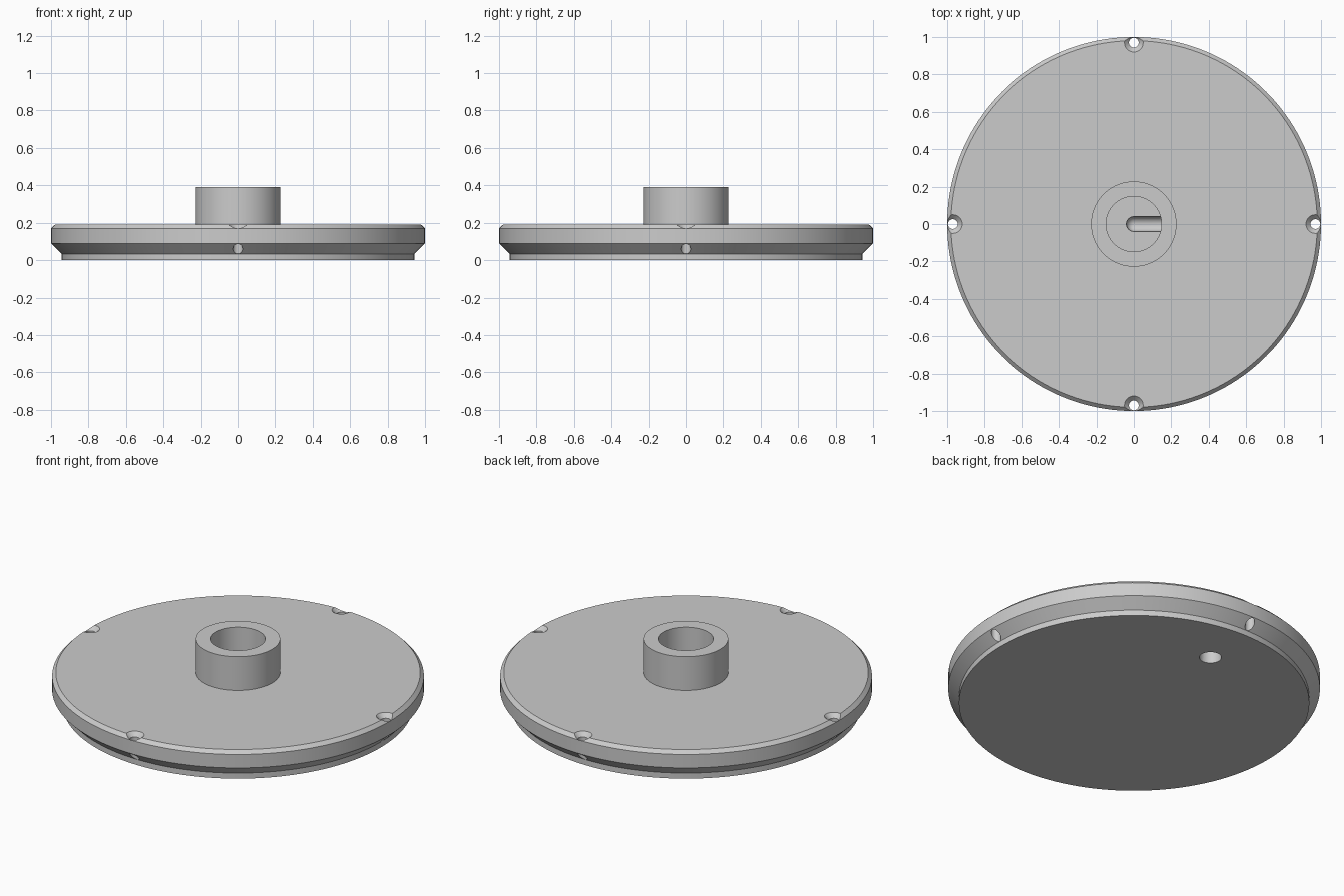
import bpy, bmesh, math
from mathutils import Matrix

cube = bpy.data.objects.get("Cube")
if cube:
    bpy.data.objects.remove(cube, do_unlink=True)

grey = bpy.data.materials.new("plain grey")
grey.use_nodes = True
colour = (0.6, 0.6, 0.6, 1)
grey.diffuse_color = colour
grey.node_tree.nodes["Principled BSDF"].inputs["Base Color"].default_value = colour


def lathe(name, profile, steps, closed=False, matrix=Matrix()):
    """Spin (radius, height) points around z into a solid."""
    bm = bmesh.new()
    verts = [bm.verts.new((r, 0, z)) for r, z in profile]
    edges = [bm.edges.new(pair) for pair in zip(verts, verts[1:])]
    if closed:
        edges.append(bm.edges.new((verts[-1], verts[0])))
    bmesh.ops.spin(bm, geom=verts + edges, cent=(0, 0, 0), axis=(0, 0, 1),
                   angle=math.tau, steps=steps)
    bmesh.ops.remove_doubles(bm, verts=bm.verts, dist=1e-5)
    bmesh.ops.recalc_face_normals(bm, faces=bm.faces)
    bm.transform(matrix)
    mesh = bpy.data.meshes.new(name)
    bm.to_mesh(mesh)
    bm.free()
    mesh.materials.append(grey)
    obj = bpy.data.objects.new(name, mesh)
    bpy.context.collection.objects.link(obj)
    return obj


def activate(obj):
    bpy.ops.object.select_all(action='DESELECT')
    obj.select_set(True)
    bpy.context.view_layer.objects.active = obj


def cut(obj, cutter):
    cutter.hide_render = True
    activate(obj)
    mod = obj.modifiers.new("cut", 'BOOLEAN')
    mod.operation = 'DIFFERENCE'
    mod.solver = 'EXACT'
    mod.object = cutter
    bpy.ops.object.modifier_apply(modifier=mod.name)
    bpy.data.objects.remove(cutter, do_unlink=True)


TOP = 0.19

# Disc with a chamfered rim and a narrower foot
disc = lathe("disc", [(0, 0), (0.943, 0), (0.943, 0.033), (1, 0.09),
                      (1, 0.17), (0.98, TOP), (0, TOP)], 160)

# Four countersunk through holes near the rim
for i in range(4):
    a = i * math.pi / 2
    place = Matrix.Translation((0.97 * math.cos(a), 0.97 * math.sin(a), 0))
    cut(disc, lathe("screw_hole_cutter",
                    [(0, -0.1), (0.026, -0.1), (0.026, TOP - 0.024),
                     (0.05, TOP), (0.05, 0.3), (0, 0.3)], 32, matrix=place))

# Blind hole in the underside
cut(disc, lathe("pin_hole_cutter",
                [(0, -0.1), (0.059, -0.1), (0.059, 0.1), (0, 0.1)], 40,
                matrix=Matrix.Translation((0, 0.64, 0))))

# Round-ended groove in the floor of the bore
end = [(0.04 * math.sin(t * math.pi / 16), -0.04 * math.cos(t * math.pi / 16))
       for t in range(9)]
end[0] = (0, -0.04)
cut(disc, lathe("groove_cutter", end + [(0.04, 0.148), (0, 0.148)], 32,
                matrix=Matrix.Translation((0, 0, TOP)) @ Matrix.Rotation(math.pi / 2, 4, 'Y')))

# Hollow hub
hub = lathe("hub", [(0.148, TOP), (0.228, TOP), (0.228, 0.39), (0.148, 0.39)],
            96, closed=True)

for obj in (disc, hub):
    activate(obj)
    bpy.ops.object.shade_smooth_by_angle(angle=math.radians(30))
